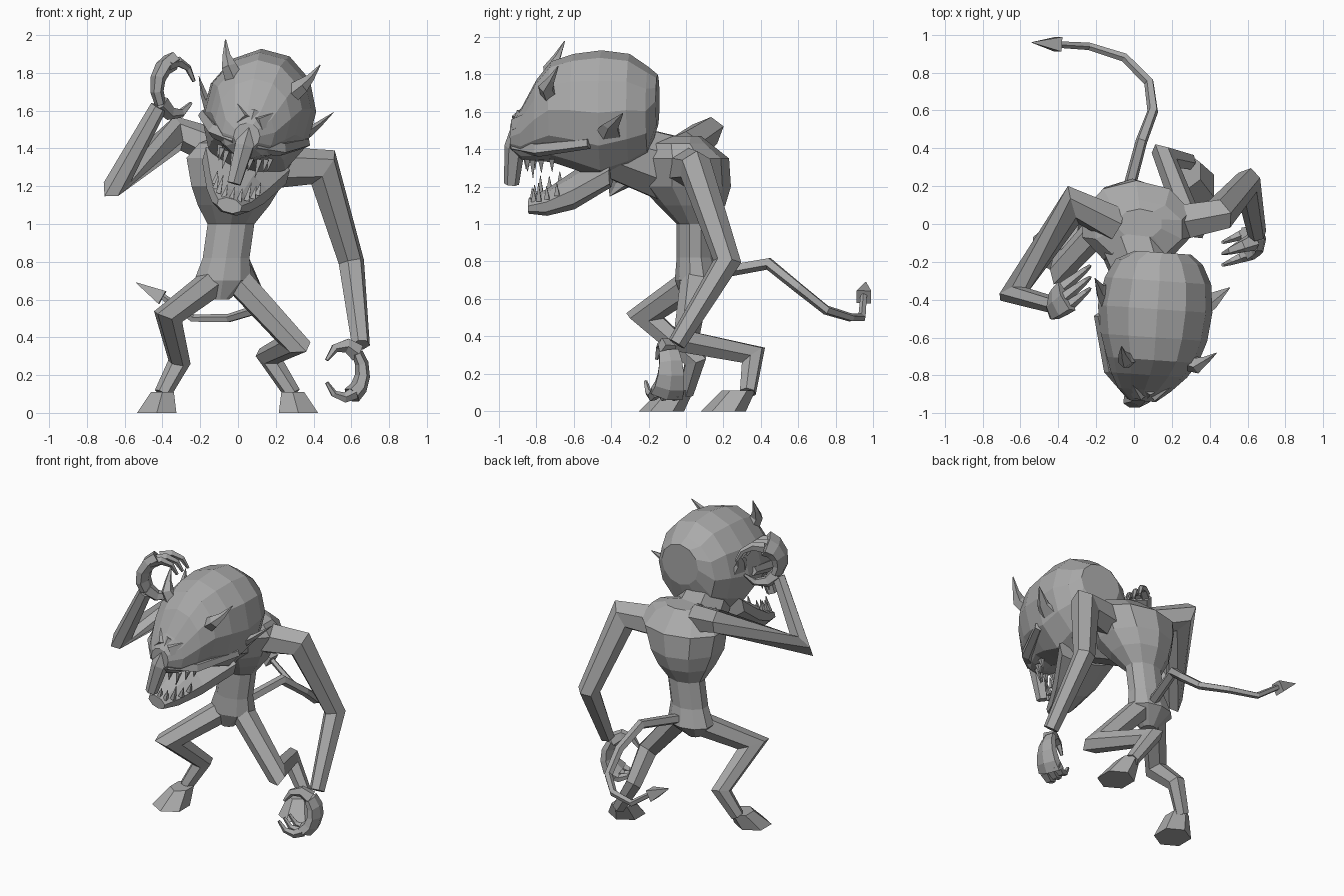
import bpy, bmesh
from math import sin, cos, tau, radians
from mathutils import Matrix, Vector

cube = bpy.data.objects.get("Cube")
if cube:
    bpy.data.objects.remove(cube)

# One grey material for the whole figure
grey = (.4, .4, .4, 1)
skin_material = bpy.data.materials.new("grey_skin")
skin_material.use_nodes = True
skin_material.diffuse_color = grey
shader = skin_material.node_tree.nodes["Principled BSDF"]
shader.inputs["Base Color"].default_value = grey
shader.inputs["Roughness"].default_value = .8

X, Y, Z = Vector((1, 0, 0)), Vector((0, 1, 0)), Vector((0, 0, 1))
SIDES = (("left", 1), ("right", -1))
world = Matrix()
# The head leans to its left and turns a little to its right
head = (Matrix.Translation((.12, -.4, 1.6))
        @ Matrix.Rotation(radians(-4), 4, "Z")
        @ Matrix.Rotation(radians(15), 4, "Y"))


def make_skin(name, rings, place):
    """Join rings of points into a closed, flat-faced surface."""
    bm = bmesh.new()
    loops = [[bm.verts.new(point) for point in ring] for ring in rings]
    for lower, upper in zip(loops, loops[1:]):
        for k in range(len(lower)):
            bm.faces.new((lower[k - 1], lower[k], upper[k], upper[k - 1]))
    bm.faces.new(loops[0])
    bm.faces.new(loops[-1])
    bmesh.ops.recalc_face_normals(bm, faces=bm.faces)
    mesh = bpy.data.meshes.new(name)
    bm.to_mesh(mesh)
    bm.free()
    mesh.transform(place)
    mesh.materials.append(skin_material)
    bpy.context.collection.objects.link(bpy.data.objects.new(name, mesh))


def ellipse(centre, across, along, sides):
    """Ring of points around two half-axes."""
    angles = [tau * (k + .5) / sides for k in range(sides)]
    return [centre + across * cos(a) + along * sin(a) for a in angles]


def tube(name, path, start, end, side=Y, sides=6, flat=1, place=world):
    """Tapering limb with mitred joints; flat thins it across the side axis."""
    points = [Vector(p) for p in path]
    steps = [(b - a).normalized() for a, b in zip(points, points[1:])]
    rings = []
    for i, point in enumerate(points):
        before, after = steps[max(i - 1, 0)], steps[min(i, len(steps) - 1)]
        tangent = (before + after).normalized()
        side = (side - tangent * side.dot(tangent)).normalized()
        radius = start + (end - start) * i / len(steps)
        ring = ellipse(Vector(), side * radius, tangent.cross(side) * radius * flat, sides)
        # Widen the ring at a bend so that the limb keeps its thickness
        bend = (after - before).normalized()
        widen = 1 / max((before + after).length / 2, .6) - 1
        rings.append([point + w + bend * w.dot(bend) * widen for w in ring])
    make_skin(name, rings, place)


def body(name, rings, axis, sides, place=world):
    """Rings (centre, half width, half depth) square to a main axis."""
    upright = axis.cross(X)
    make_skin(name, [ellipse(Vector(c), X * w, upright * d, sides) for c, w, d in rings], place)


def arc(centre, start, sweep, steps, slant, shift=0):
    """Curled path of a hand, upright, with its depth slanting across."""
    path = []
    for i in range(steps + 1):
        angle = radians(start + sweep * i / steps)
        across, rise = .1 * cos(angle), .14 * sin(angle)
        path.append(Vector(centre) + X * across + Z * rise + Y * (across * slant + shift))
    return path


def hand(word, centre, start, slant):
    """Broad palm, three curled fingers and a thumb around one hollow."""
    tube(f"{word}_palm", arc(centre, start, -110, 4, slant), .06, .1, flat=.5)
    for i in (-1, 0, 1):
        tube(f"{word}_finger_{i + 2}", arc(centre, start - 100, -100, 3, slant, i * .06),
             .035, .01, sides=5)
    tube(f"{word}_thumb", arc(centre, start, 110, 3, slant), .05, .01, sides=5)


def leg(word, sign, hip, knee, hock, ankle):
    """Bent leg standing on a wedge-shaped hoof."""
    tube(f"{word}_leg", (hip, knee, hock, ankle), .08, .045, X)
    top = Vector(ankle)
    top.z = .11
    sole = top + X * sign * .03 - Y * .13
    sole.z = 0
    body(f"{word}_hoof", ((sole, .12, .12), (top - Y * .05, .07, .09)), Z, 6)


# Torso: waist, ribs and shoulders, drifting sideways as it rises
torso = ((.03, .6, .05, .05), (.06, .7, .16, .12), (.05, .82, .13, .1),
         (.05, 1, .13, .1), (.03, 1.1, .2, .18), (0, 1.2, .25, .24),
         (0, 1.35, .3, .23), (-.03, 1.43, .24, .16), (0, 1.47, .12, .08))
body("torso", [((z / 7 - .18, y, z), w, d) for y, z, w, d in torso], Z, 10)
tube("neck", ((0, -.1, 1.3), (.1, -.4, 1.4)), .19, .16, X, 8)

# Cranium and face, from the back of the skull to the muzzle
skull = ((.25, .06, .15, .14), (.2, 0, .23, .24), (.1, 0, .28, .31),
         (-.05, -.02, .3, .35), (-.2, 0, .28, .31), (-.32, 0, .24, .27),
         (-.4, -.05, .2, .22), (-.48, -.12, .14, .14), (-.54, -.14, .07, .07))
body("cranium", [((0, y, z), w, d) for y, z, w, d in skull], -Y, 12, head)

jaw = ((0, -.3, .25, .1), (-.2, -.43, .17, .1), (-.35, -.5, .11, .07), (-.45, -.52, .07, .04))
body("lower_jaw", [((0, y, z), w, d) for y, z, w, d in jaw], -Y, 8, head)
tube("nose", ((0, -.44, -.02), (0, -.52, -.2), (0, -.54, -.4)), .07, .04, X, place=head)

# Paired features of the head
for word, s in SIDES:
    tube(f"{word}_horn", ((s * .13, -.3, .1), (s * .2, -.33, .19), (s * .23, -.3, .24),
                          (s * .26, -.26, .32)), .06, .003, sides=5, place=head)
    tube(f"{word}_ear", ((s * .25, 0, -.07), (s * .31, .02, 0), (s * .37, .09, .09)),
         .09, .003, sides=5, flat=.4, place=head)
    tube(f"{word}_brow", ((s * .03, -.5, -.07), (s * .16, -.36, .04), (s * .25, -.2, .07)),
         .05, .02, Z, 5, place=head)
    tube(f"{word}_cheekbone", ((s * .04, -.5, -.17), (s * .18, -.38, -.16), (s * .28, -.1, -.1)),
         .05, .03, Z, 5, place=head)

# Teeth in a curve around both jaws
for i in range(9):
    angle = radians(20 * (i - 4))
    across, ahead = sin(angle), cos(angle)
    low = Vector((across * .12, -.26 - ahead * .17, -.42 - ahead * .07))
    high = Vector((across * .14, -.28 - ahead * .18, -.22 - ahead * .03))
    length = .1 if i in (2, 6) else .07
    tube(f"lower_tooth_{i}", (low, low + Z * length), .02, .002, X, 4, place=head)
    tube(f"upper_tooth_{i}", (high, high - Z * length), .02, .002, X, 4, place=head)

# Left arm hangs down, right arm is raised beside the head
tube("left_arm", ((.2, 0, 1.3), (.45, .05, 1.3), (.6, .22, .8), (.65, -.05, .36)), .11, .05)
hand("left", (.56, -.12, .22), 45, .4)
tube("right_arm", ((-.1, 0, 1.4), (-.32, .1, 1.48), (-.64, -.37, 1.22), (-.42, -.43, 1.62)),
     .1, .045)
hand("right", (-.33, -.36, 1.72), 215, .8)

# Legs
leg("left", 1, (0, .05, .7), (.3, 0, .37), (.16, .36, .3), (.29, .33, .1))
leg("right", -1, (-.12, .05, .7), (-.37, -.22, .51), (-.31, .05, .27), (-.4, 0, .1))

# Tail with an arrowhead
tube("tail", ((-.05, .1, .73), (.04, .44, .79), (.1, .6, .66), (.08, .75, .54), (-.05, .88, .5),
              (-.24, .94, .5), (-.42, .95, .63)), .035, .018, Z, 5)
tube("tail_tip", ((-.4, .95, .61), (-.54, .96, .69)), .055, .002, sides=4)
